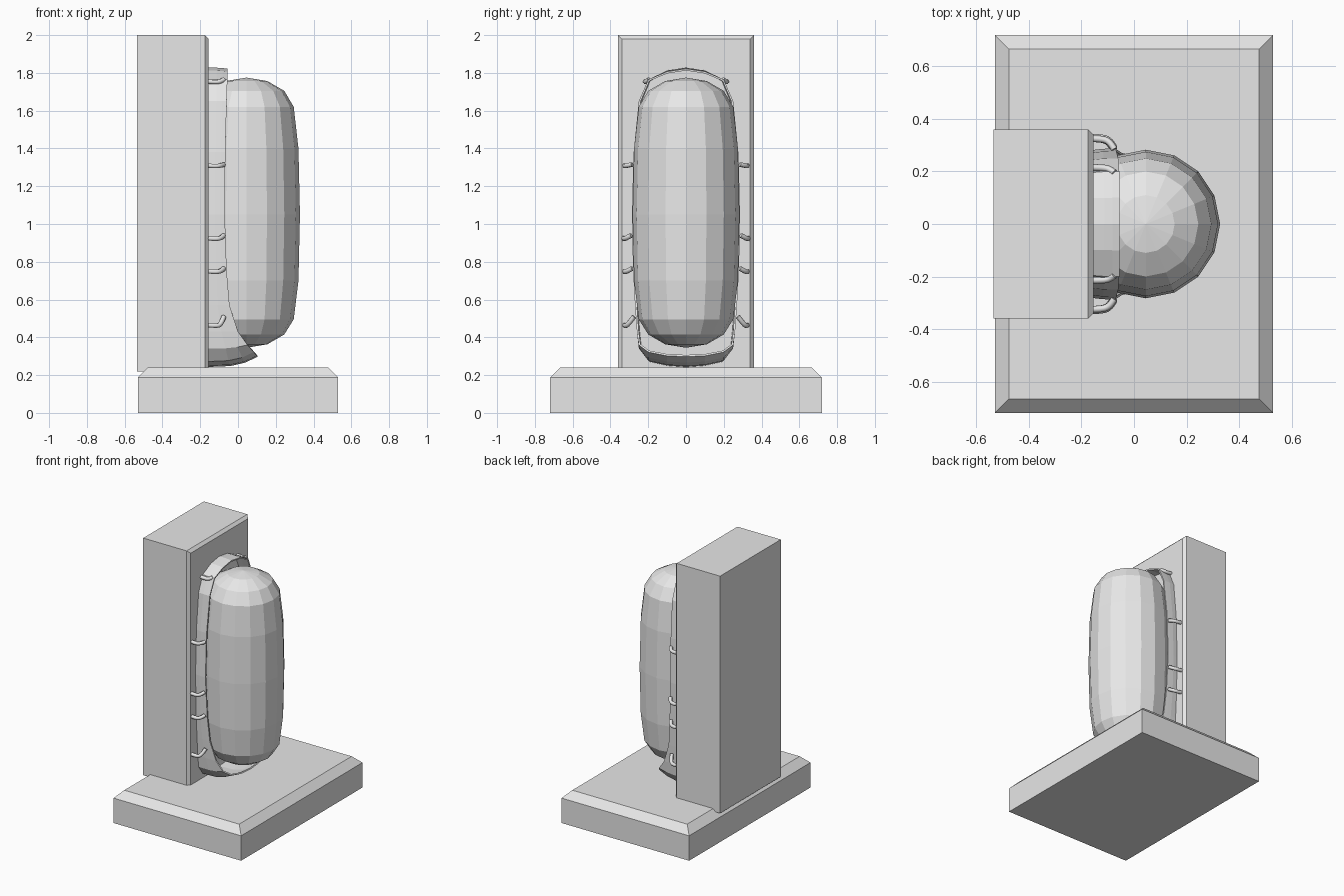
import bpy, bmesh, math
from mathutils import Vector

if "Cube" in bpy.data.objects:
    bpy.data.objects.remove(bpy.data.objects["Cube"])

grey = bpy.data.materials.new("plain grey")
grey.use_nodes = True
colour = (0.8, 0.8, 0.8, 1)
grey.diffuse_color = colour
grey.node_tree.nodes["Principled BSDF"].inputs["Base Color"].default_value = colour


def finish(name, bm):
    bmesh.ops.recalc_face_normals(bm, faces=bm.faces)
    mesh = bpy.data.meshes.new(name)
    bm.to_mesh(mesh)
    bm.free()
    mesh.materials.append(grey)
    obj = bpy.data.objects.new(name, mesh)
    bpy.context.collection.objects.link(obj)
    return obj


def bevelled_box(name, low, high, axis, width):
    """Box whose far face along one axis has chamfered edges."""
    low, high = Vector(low), Vector(high)
    bm = bmesh.new()
    bmesh.ops.create_cube(bm, size=1)
    for v in bm.verts:
        for i in range(3):
            v.co[i] = high[i] if v.co[i] > 0 else low[i]
    edges = [e for e in bm.edges
             if all(abs(v.co[axis] - high[axis]) < 1e-4 for v in e.verts)]
    bmesh.ops.bevel(bm, geom=edges, offset=width, segments=1, affect='EDGES')
    return finish(name, bm)


def skin(bm, rows, closed_rows=False):
    """Bridge rows of points with quads; each row is a closed loop."""
    rings = [[bm.verts.new(p) for p in row] for row in rows]
    for a, b in zip(rings, rings[1:]):
        for i in range(len(a)):
            j = (i + 1) % len(a)
            bm.faces.new((a[i], a[j], b[j], b[i]))
    return rings


# Base plate and upright block
bevelled_box("base", (-0.53, -0.72, 0), (0.53, 0.72, 0.24), 2, 0.053)
bevelled_box("upright_block", (-0.535, -0.36, 0.22), (-0.155, 0.36, 2), 0, 0.02)

# Rounded pod, turned from a profile of radius and height
profile = [(0.11, 1.757), (0.2, 1.705), (0.25, 1.62), (0.275, 1.4), (0.283, 1.05),
           (0.275, 0.7), (0.25, 0.495), (0.2, 0.415), (0.11, 0.363)]
bm = bmesh.new()
sides = 16
rings = skin(bm, [[(0.045 + r * math.cos(k * math.tau / sides),
                    r * math.sin(k * math.tau / sides), z) for k in range(sides)]
                  for r, z in profile])
for ring, z in ((rings[0], 1.775), (rings[-1], 0.345)):
    tip = bm.verts.new((0.045, 0, z))
    for i in range(sides):
        bm.faces.new((ring[i], ring[(i + 1) % sides], tip))
finish("pod", bm)

# Open cradle around the pod: half width, height, rim depth, lip lift
half = [(0, 1.828, -0.055, -0.006), (0.1, 1.813, -0.055, -0.006),
        (0.2, 1.765, -0.056, 0), (0.25, 1.65, -0.06, 0), (0.277, 1.38, -0.067, 0),
        (0.287, 1.05, -0.07, 0), (0.28, 0.75, -0.06, 0), (0.27, 0.57, -0.045, 0),
        (0.26, 0.43, 0, 0), (0.25, 0.34, 0.05, 0.02), (0.2, 0.272, 0.083, 0.05),
        (0.1, 0.25, 0.1, 0.052), (0, 0.243, 0.105, 0.055)]
outline = half + [(-y, z, x, lift) for y, z, x, lift in half[-2:0:-1]]
back = -0.16
bm = bmesh.new()
skin(bm, [[(back + (x - back) * t, y * (0.98 + 0.02 * min(1, 2 * t)), z + lift * t ** 3)
           for y, z, x, lift in outline] for t in (0, 0.45, 0.75, 1)])
cradle = finish("cradle", bm)
wall = cradle.modifiers.new("wall", 'SOLIDIFY')
wall.thickness = 0.01
wall.offset = -1

# Small hooks between block and cradle, on both sides:
# outer y, outer z, inner y, inner z
hooks = [("top", 0.215, 1.755, 0.195, 1.765), ("upper", 0.325, 1.31, 0.285, 1.315),
         ("middle", 0.33, 0.925, 0.29, 0.94), ("lower", 0.325, 0.75, 0.285, 0.765),
         ("bottom", 0.325, 0.465, 0.275, 0.51)]
for label, y0, z0, y1, z1 in hooks:
    for side, sign in (("left", 1), ("right", -1)):
        curve = bpy.data.curves.new("hook", 'CURVE')
        curve.dimensions = '3D'
        curve.bevel_depth = 0.013
        curve.bevel_resolution = 1
        curve.use_fill_caps = True
        curve.resolution_u = 4
        path = [(-0.165, y0, z0), (-0.12, y0, z0 - 0.005),
                (-0.09, (2 * y0 + y1) / 3, z0), (-0.075, y1, z1)]
        spline = curve.splines.new('NURBS')
        spline.points.add(len(path) - 1)
        for point, (x, y, z) in zip(spline.points, path):
            point.co = (x, sign * y, z, 1)
        spline.use_endpoint_u = True
        spline.order_u = 3
        curve.materials.append(grey)
        obj = bpy.data.objects.new(f"{label}_hook_{side}", curve)
        bpy.context.collection.objects.link(obj)
